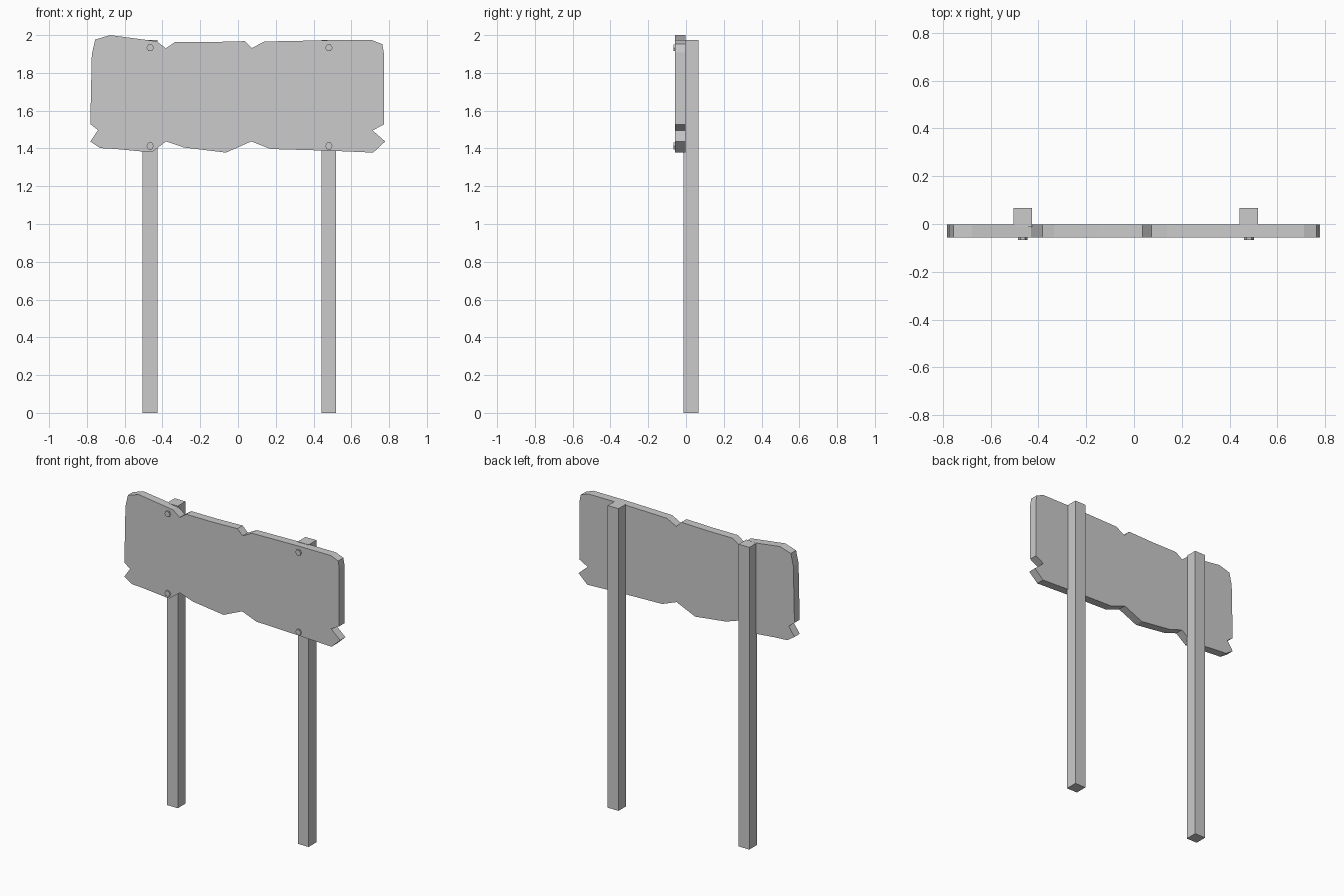
import bpy, bmesh, math
from mathutils import Matrix

if "Cube" in bpy.data.objects:
    bpy.data.objects.remove(bpy.data.objects["Cube"])


def make_object(name, bm):
    bmesh.ops.recalc_face_normals(bm, faces=bm.faces)
    mesh = bpy.data.meshes.new(name)
    bm.to_mesh(mesh)
    bm.free()
    ob = bpy.data.objects.new(name, mesh)
    bpy.context.collection.objects.link(ob)
    return ob


def box(name, x0, x1, y0, y1, z0, z1):
    bm = bmesh.new()
    bmesh.ops.create_cube(bm, size=1)
    bmesh.ops.scale(bm, vec=(x1 - x0, y1 - y0, z1 - z0), verts=bm.verts)
    bmesh.ops.translate(bm, vec=((x0 + x1) / 2, (y0 + y1) / 2, (z0 + z1) / 2), verts=bm.verts)
    return make_object(name, bm)


# Weathered board: ragged outline extruded to plank thickness
FRONT, BACK = -0.057, -0.003
outline = [
    (-0.756, 1.976), (-0.677, 2.0), (-0.43, 1.967), (-0.382, 1.930), (-0.334, 1.963),
    (-0.15, 1.963), (0.036, 1.968), (0.073, 1.931), (0.139, 1.966), (0.484, 1.973),
    (0.711, 1.973), (0.764, 1.952), (0.772, 1.907), (0.772, 1.527), (0.713, 1.495),
    (0.779, 1.437), (0.716, 1.378), (0.484, 1.388), (0.173, 1.397), (0.070, 1.437),
    (-0.064, 1.378), (-0.286, 1.405), (-0.381, 1.437), (-0.455, 1.381), (-0.48, 1.381),
    (-0.645, 1.397), (-0.73, 1.402), (-0.782, 1.437), (-0.741, 1.497), (-0.782, 1.529),
    (-0.774, 1.897),
]
bm = bmesh.new()
face = bm.faces.new([bm.verts.new((x, FRONT, z)) for x, z in outline])
ext = bmesh.ops.extrude_face_region(bm, geom=[face], use_keep_orig=True)
moved = [g for g in ext["geom"] if isinstance(g, bmesh.types.BMVert)]
bmesh.ops.translate(bm, vec=(0, BACK - FRONT, 0), verts=moved)
make_object("sign_board", bm)

# Two square posts, each with a pair of hexagonal bolts through the board
for side, cx in (("left", -0.466), ("right", 0.480)):
    box(side + "_post", cx - 0.039, cx + 0.039, -0.012, 0.067, 0, 1.975)
    for level, z in (("lower", 1.413), ("upper", 1.933)):
        bm = bmesh.new()
        bmesh.ops.create_cone(bm, cap_ends=True, segments=6, radius1=0.02, radius2=0.02,
                              depth=0.022)
        # turn the bolt so its corners point sideways
        spin = Matrix.Rotation(math.pi / 2, 4, 'X') @ Matrix.Rotation(math.pi / 2, 4, 'Z')
        bmesh.ops.transform(bm, matrix=spin, verts=bm.verts)
        corner = max(abs(v.co.x) for v in bm.verts)
        if corner < 0.019:
            bmesh.ops.rotate(bm, matrix=Matrix.Rotation(math.pi / 6, 3, 'Y'), verts=bm.verts)
        bmesh.ops.translate(bm, vec=(cx + 0.001, -0.056, z), verts=bm.verts)
        make_object(f"{side}_{level}_bolt", bm)
